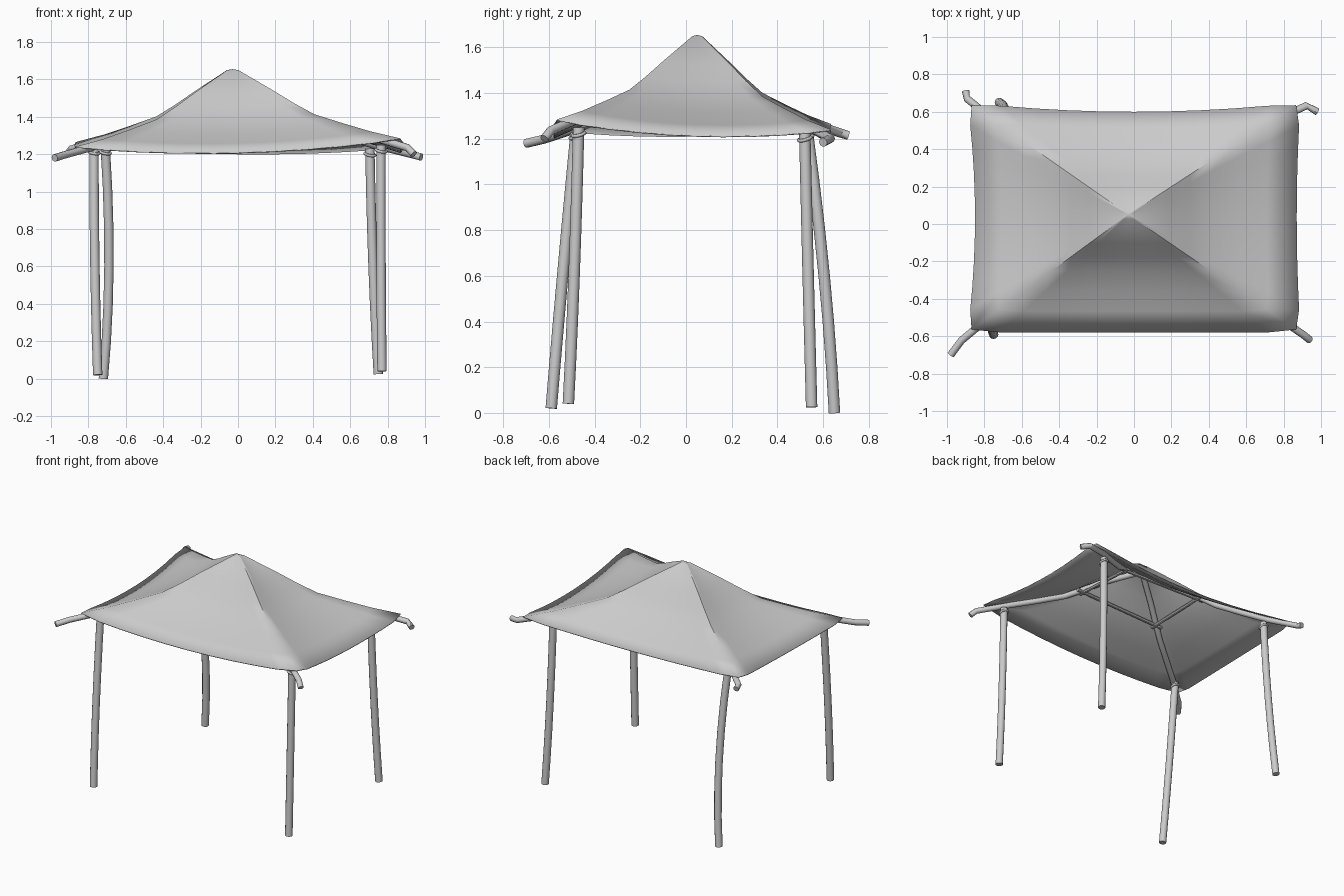
import bpy, bmesh, math
from mathutils import Vector

if "Cube" in bpy.data.objects:
    bpy.data.objects.remove(bpy.data.objects["Cube"], do_unlink=True)

grey = bpy.data.materials.new("light grey")
grey.use_nodes = True
GREY = (0.6, 0.6, 0.6, 1)
grey.diffuse_color = GREY
grey.node_tree.nodes["Principled BSDF"].inputs["Base Color"].default_value = GREY


def finish(name, bm, angle):
    mesh = bpy.data.meshes.new(name)
    bm.to_mesh(mesh)
    bm.free()
    obj = bpy.data.objects.new(name, mesh)
    bpy.context.collection.objects.link(obj)
    mesh.materials.append(grey)
    bpy.ops.object.select_all(action='DESELECT')
    obj.select_set(True)
    bpy.context.view_layer.objects.active = obj
    bpy.ops.object.shade_smooth_by_angle(angle=math.radians(angle))
    return obj


def pole(name, points, radius, sides=10):
    """Round pole swept through a list of points, capped at both ends."""
    pts = [Vector(p) for p in points]
    bm = bmesh.new()
    rings = []
    for i, p in enumerate(pts):
        d = (pts[min(i + 1, len(pts) - 1)] - pts[max(i - 1, 0)]).normalized()
        ref = Vector((0, 0, 1)) if abs(d.z) < 0.8 else Vector((0, 1, 0))
        a = d.cross(ref).normalized()
        b = d.cross(a)
        rings.append([bm.verts.new(p + radius * (a * math.cos(k * math.tau / sides) +
                                                 b * math.sin(k * math.tau / sides)))
                      for k in range(sides)])
    for lo, hi in zip(rings, rings[1:]):
        for k in range(sides):
            n = (k + 1) % sides
            bm.faces.new((lo[k], lo[n], hi[n], hi[k]))
    bm.faces.new(rings[0])
    bm.faces.new(rings[-1])
    bmesh.ops.recalc_face_normals(bm, faces=bm.faces)
    return finish(name, bm, 40)


PEAK = Vector((-0.03, 0.05, 1.655))
# Canopy corners, counter-clockwise from front right
CORNERS = [Vector(c) for c in ((-0.89, -0.58, 1.24), (0.89, -0.58, 1.285),
                               (0.89, 0.65, 1.24), (-0.89, 0.65, 1.265))]
# Inward bow of the hem, and its height at the middle of each side
BOW = (0.0, 0.02, 0.05, 0.04)
HEM = (1.21, 1.215, 1.205, 1.215)
# Ridge profile: distance fraction from the peak, height fraction above the corner
RIDGE = ((0, 1), (0.035, 0.985), (0.24, 0.69), (0.36, 0.51), (0.48, 0.35),
         (0.65, 0.22), (0.82, 0.1), (1, 0))


def ridge_point(corner, t, h):
    p = PEAK.lerp(corner, t)
    p.z = corner.z + (PEAK.z - corner.z) * h
    return p


# Canopy: four sagging panels between the ridges
STEPS = 10
bm = bmesh.new()
loops = []
for t, h in RIDGE[1:]:
    loop = []
    for s in range(4):
        a, b = CORNERS[s], CORNERS[(s + 1) % 4]
        pa, pb = ridge_point(a, t, h), ridge_point(b, t, h)
        inward = Vector((0, 0, 1)).cross(b - a).normalized()
        sag = (a.z + b.z) / 2 - HEM[s]
        for k in range(STEPS):
            u = k / STEPS
            f = 4 * u * (1 - u)
            p = pa.lerp(pb, u) + inward * BOW[s] * f * t ** 2
            p.z -= sag * f * t
            if k == 0:
                p += (PEAK - p) * 0.025 * t
                p.z = pa.z
            loop.append(bm.verts.new(p))
    loops.append(loop)
top = bm.verts.new(PEAK)
count = 4 * STEPS
for k in range(count):
    n = (k + 1) % count
    bm.faces.new((top, loops[0][k], loops[0][n]))
    for inner, outer in zip(loops, loops[1:]):
        bm.faces.new((inner[k], outer[k], outer[n], inner[n]))
bmesh.ops.recalc_face_normals(bm, faces=bm.faces)
canopy = finish("canopy", bm, 50)
cloth = canopy.modifiers.new("cloth thickness", 'SOLIDIFY')
cloth.thickness = 0.006
cloth.offset = -1

# Roof poles follow the ridges under the cloth and stick out past the corners
NAMES = ("front_right", "front_left", "back_left", "back_right")
TIPS = ((-0.98, -0.70, 1.18), (0.94, -0.62, 1.20), (0.98, 0.60, 1.185), (-0.90, 0.71, 1.215))
ring = []
for name, tip, corner in zip(NAMES, TIPS, CORNERS):
    path = [Vector(tip)]
    for t, h in reversed(RIDGE[2:]):
        p = ridge_point(corner, t, h)
        p.z -= 0.032
        if t == 1:
            p = p.lerp(Vector(tip), 0.35)
        path.append(p)
    path.append(PEAK - Vector((0, 0, 0.05)))
    pole(name + "_roof_pole", path, 0.02)
    ring.append(path[-3] - Vector((0, 0, 0.02)))

# Short braces tie the roof poles together below the peak
for i, name in enumerate(NAMES):
    a, b = ring[i], ring[(i + 1) % 4]
    mid = (a + b) / 2 + Vector((0, 0, 0.0))
    pole(name + "_brace", [a + (a - b) * 0.08, mid, b + (b - a) * 0.08], 0.012, 8)

# Crooked legs: foot, knee and top
LEGS = (((-0.75, -0.59, 0.02), (-0.765, -0.54, 0.6), (-0.77, -0.48, 1.24)),
        ((0.77, -0.515, 0.04), (0.765, -0.49, 0.6), (0.765, -0.47, 1.25)),
        ((0.75, 0.55, 0.025), (0.722, 0.535, 0.6), (0.705, 0.52, 1.23)),
        ((-0.72, 0.65, 0.0), (-0.69, 0.605, 0.6), (-0.71, 0.53, 1.24)))
for name, leg in zip(NAMES, LEGS):
    foot, knee, head = (Vector(p) for p in leg)
    bend = knee * 2 - (foot + head) / 2
    path = [foot * (1 - u) ** 2 + bend * 2 * u * (1 - u) + head * u ** 2
            for u in (i / 6 for i in range(7))]
    pole(name + "_leg", path, 0.025, 12)

    # Rope binding round the leg head
    bpy.ops.mesh.primitive_torus_add(major_radius=0.028, minor_radius=0.008, major_segments=16,
                                     minor_segments=6, location=head - Vector((0, 0, 0.03)),
                                     rotation=(0.25, 0.2, 0))
    rope = bpy.context.object
    rope.name = name + "_binding"
    rope.data.materials.append(grey)
    bpy.ops.object.shade_smooth()
